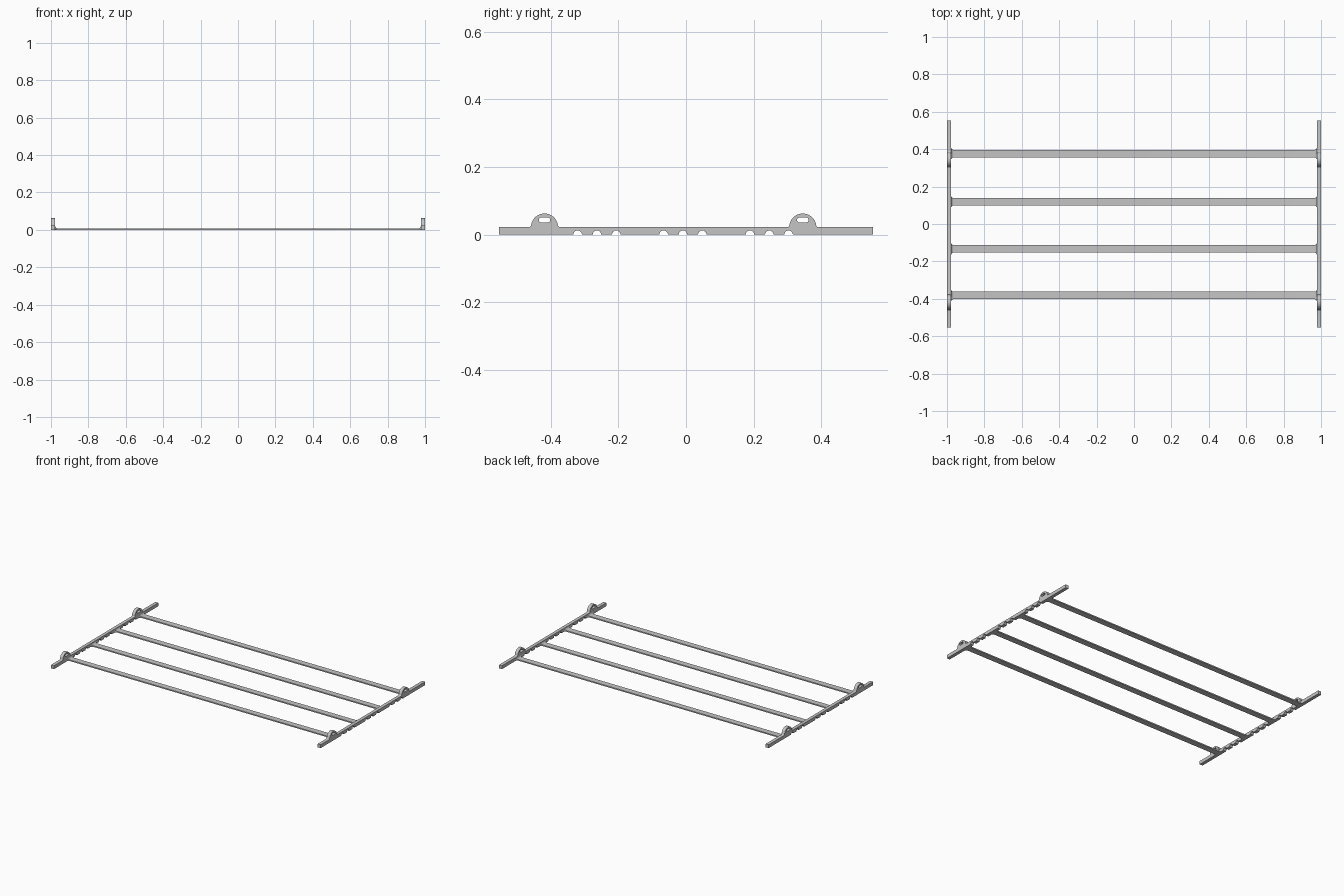
import bpy, bmesh
from math import pi, sin, cos, asin, sqrt

if "Cube" in bpy.data.objects:
    bpy.data.objects.remove(bpy.data.objects["Cube"])

grey = bpy.data.materials.new("plain grey")
grey.use_nodes = True
grey.diffuse_color = (0.56, 0.56, 0.56, 1)
grey.node_tree.nodes["Principled BSDF"].inputs["Base Color"].default_value = grey.diffuse_color

LENGTH, RAIL_H, RAIL_W = 0.553, 0.0225, 0.022
NOTCH_R, LUG_R, FILLET = 0.0125, 0.04, 0.006
LUGS = (-0.418, 0.345)


def arc(cx, cz, r, start, end, steps=12):
    """Points along an arc in the rail's side plane."""
    return [(cx + r * cos(start + (end - start) * i / steps),
             cz + r * sin(start + (end - start) * i / steps)) for i in range(steps + 1)]


def add_object(name, mesh):
    mesh.materials.clear()
    mesh.materials.append(grey)
    obj = bpy.data.objects.new(name, mesh)
    bpy.context.collection.objects.link(obj)
    bpy.ops.object.select_all(action="DESELECT")
    obj.select_set(True)
    bpy.context.view_layer.objects.active = obj
    bpy.ops.object.shade_smooth_by_angle(angle=pi / 6)


def rail_outline():
    # Underside with three groups of three round notches
    pts = [(-LENGTH, 0)]
    for group in (-0.263, -0.009, 0.246):
        for k in (-1, 0, 1):
            pts += arc(group + k * 0.057, 0, NOTCH_R, pi, 0)
    pts += [(LENGTH, 0), (LENGTH, RAIL_H)]
    # Top edge with two round lugs, blended into the rail
    rise = RAIL_H + FILLET
    tilt = asin(FILLET / (LUG_R + FILLET))
    reach = sqrt((LUG_R + FILLET) ** 2 - FILLET ** 2)
    for y in reversed(LUGS):
        pts += arc(y + reach, rise, FILLET, -pi / 2, -pi - tilt, 6)
        pts += arc(y, RAIL_H, LUG_R, tilt, pi - tilt, 24)
        pts += arc(y - reach, rise, FILLET, tilt, -pi / 2, 6)
    return pts + [(-LENGTH, RAIL_H)]


def slot_outline(y, z=0.0435, half=0.0095, r=0.0075):
    return arc(y + half, z, r, -pi / 2, pi / 2) + arc(y - half, z, r, pi / 2, 3 * pi / 2)


def make_rail(name, side):
    curve = bpy.data.curves.new(name + "_profile", "CURVE")
    curve.dimensions = "2D"
    curve.fill_mode = "BOTH"
    curve.extrude = RAIL_W / 2
    for pts in [rail_outline()] + [slot_outline(y) for y in LUGS]:
        spline = curve.splines.new("POLY")
        spline.points.add(len(pts) - 1)
        for p, (y, z) in zip(spline.points, pts):
            p.co = (y, z, 0, 1)
        spline.use_cyclic_u = True
    helper = bpy.data.objects.new(name + "_helper", curve)
    bpy.context.collection.objects.link(helper)
    bpy.context.view_layer.update()
    graph = bpy.context.evaluated_depsgraph_get()
    mesh = bpy.data.meshes.new_from_object(helper.evaluated_get(graph))
    bpy.data.objects.remove(helper)
    bm = bmesh.new()
    bm.from_mesh(mesh)
    bmesh.ops.remove_doubles(bm, verts=bm.verts, dist=1e-5)
    # Stand the profile up along y and move it to its side
    for v in bm.verts:
        v.co = (v.co.z + side * (1 - RAIL_W / 2), v.co.x, v.co.y)
    bmesh.ops.recalc_face_normals(bm, faces=bm.faces)
    bm.to_mesh(mesh)
    bm.free()
    add_object(name, mesh)


def make_bar(name, y, half=0.02, height=0.008, r=0.014, steps=6):
    # Flat bar lofted along x, flaring with a round fillet at each end
    end = 1 - RAIL_W
    stations = []
    for i in range(steps + 1):
        a = pi / 2 * i / steps
        stations.append((end - r + r * sin(a), r * (1 - cos(a))))
    stations = [(-x, f) for x, f in reversed(stations)] + stations
    bm = bmesh.new()
    rings = []
    for x, f in stations:
        w = half + f
        rings.append([bm.verts.new((x, y + s * w, z))
                      for s, z in ((-1, 0), (1, 0), (1, height + f), (-1, height + f))])
    for a, b in zip(rings, rings[1:]):
        for i in range(4):
            j = (i + 1) % 4
            bm.faces.new((a[i], a[j], b[j], b[i]))
    bm.faces.new(rings[0])
    bm.faces.new(rings[-1])
    bmesh.ops.recalc_face_normals(bm, faces=bm.faces)
    mesh = bpy.data.meshes.new(name)
    bm.to_mesh(mesh)
    bm.free()
    add_object(name, mesh)


make_rail("left_rail", 1)
make_rail("right_rail", -1)
for number, y in enumerate((-0.382, -0.133, 0.119, 0.376)):
    make_bar(f"cross_bar_{number + 1}", y)
